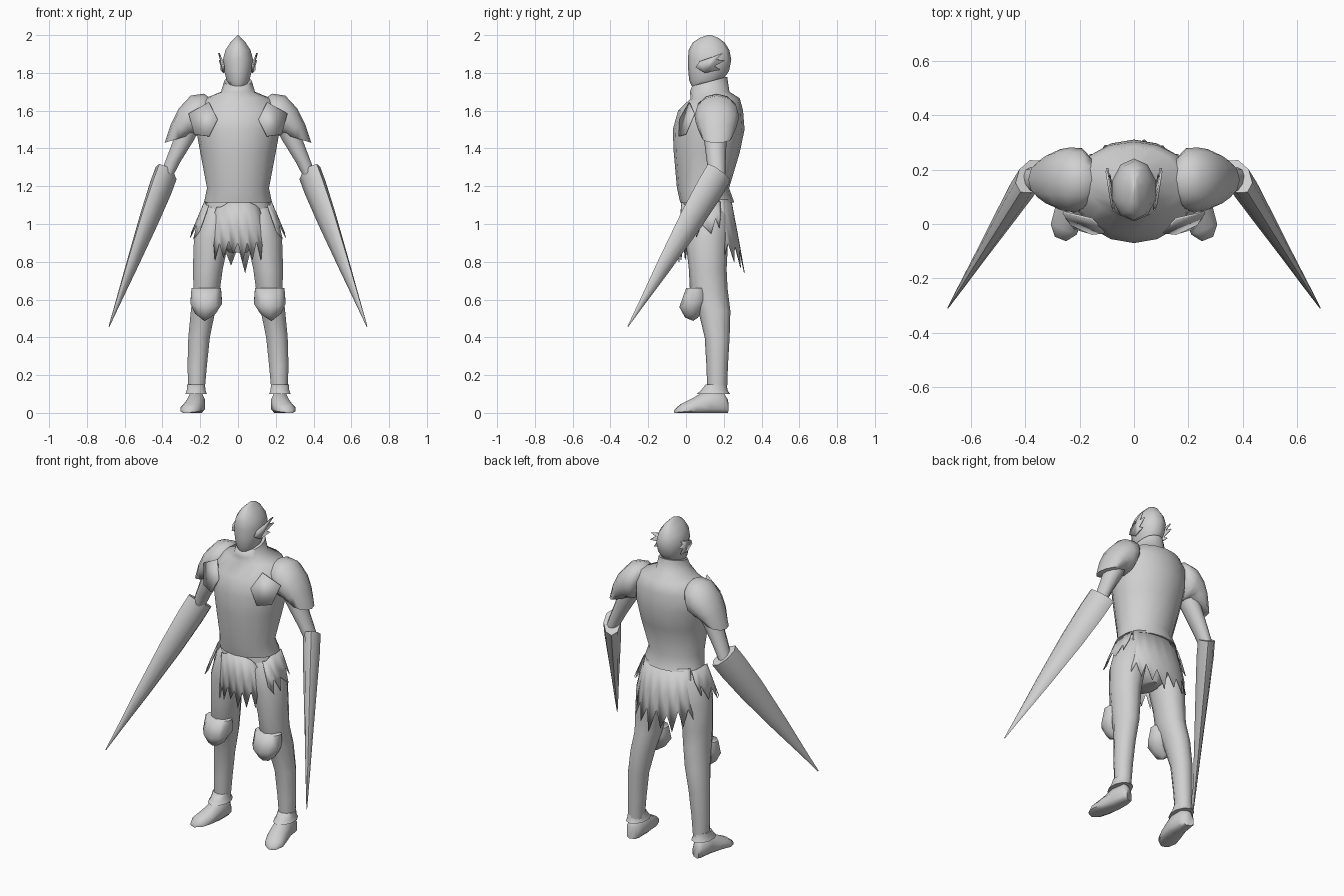
import bpy, bmesh, math
from mathutils import Vector

steel = bpy.data.materials.new("grey steel")
steel.diffuse_color = (0.63, 0.63, 0.63, 1)


def finish(name, bm, angle=40):
    bmesh.ops.recalc_face_normals(bm, faces=bm.faces)
    me = bpy.data.meshes.new(name)
    bm.to_mesh(me)
    bm.free()
    me.materials.append(steel)
    ob = bpy.data.objects.new(name, me)
    bpy.context.collection.objects.link(ob)
    bpy.ops.object.select_all(action='DESELECT')
    ob.select_set(True)
    bpy.context.view_layer.objects.active = ob
    bpy.ops.object.shade_smooth_by_angle(angle=math.radians(angle))
    return ob


def loft(name, rings, n=12, side=1, floor=False, angle=60):
    """Skin over rings of (centre, half axis u, half axis v)."""
    bm = bmesh.new()
    loops = []
    for c, u, v in rings:
        loop = []
        for i in range(n):
            a = 2 * math.pi * i / n
            p = Vector(c) + Vector(u) * math.sin(a) - Vector(v) * math.cos(a)
            p.x *= side
            if floor:
                p.z = max(p.z, 0)
            loop.append(bm.verts.new(p))
        loops.append(loop)
    for a, b in zip(loops, loops[1:]):
        for i in range(n):
            j = (i + 1) % n
            bm.faces.new((a[i], a[j], b[j], b[i]))
    bm.faces.new(loops[0])
    bm.faces.new(loops[-1])
    return finish(name, bm, angle)


def level(rows):
    """Horizontal rings from rows of (x, y, z, half width, half depth)."""
    return [((x, y, z), (rx, 0, 0), (0, ry, 0)) for x, y, z, rx, ry in rows]


def plate(name, pts, side=1, thick=0.008):
    bm = bmesh.new()
    bm.faces.new([bm.verts.new((x * side, y, z)) for x, y, z in pts])
    ob = finish(name, bm)
    ob.modifiers.new("thickness", 'SOLIDIFY').thickness = thick
    return ob


def skirt(name, cols, top, bottom, side=1):
    """Torn cloth: columns of (angle from front, top z, bottom z)."""
    bm = bmesh.new()
    rows = []
    for deg, zt, zb in cols:
        a = math.radians(deg)
        c = math.copysign(abs(math.cos(a)) ** 0.65, math.cos(a))
        col = []
        for z in (zt, (zt + zb) / 2, zb):
            t = (1.14 - z) / 0.33
            rx = top[0] + (bottom[0] - top[0]) * t
            ry = top[1] + (bottom[1] - top[1]) * t
            col.append(bm.verts.new((side * rx * math.sin(a), 0.11 - ry * c, z)))
        rows.append(col)
    for a, b in zip(rows, rows[1:]):
        for k in range(2):
            bm.faces.new((a[k], b[k], b[k + 1], a[k + 1]))
    ob = finish(name, bm, 60)
    ob.modifiers.new("thickness", 'SOLIDIFY').thickness = 0.004
    return ob


# Breastplate with collar
torso = level([
    (0, .112, 1.115, .18, .143), (0, .09, 1.19, .164, .138), (0, .11, 1.38, .2, .175),
    (0, .12, 1.50, .222, .19), (0, .13, 1.60, .228, .172), (0, .155, 1.665, .175, .13),
    (0, .125, 1.70, .09, .105)])
torso.append(((0, .125, 1.755), (.074, 0, 0), (0, .093, .025)))
loft("breastplate", torso, 16)

# Helmet, slightly pointed at front and back
loft("helmet", level([
    (0, .09, 1.73, .042, .06), (0, .105, 1.76, .064, .088), (0, .12, 1.81, .076, .108),
    (0, .125, 1.87, .084, .115), (0, .122, 1.92, .07, .108), (0, .12, 1.96, .043, .085),
    (0, .122, 1.985, .018, .05), (0, .125, 2.0, .002, .008)]), 10)

# Hips
loft("hips", level([
    (0, .11, 1.16, .15, .115), (0, .11, 1.08, .18, .122), (0, .11, 1.0, .19, .122),
    (0, .11, .92, .14, .11), (0, .11, .85, .05, .08)]), 14)

# Front apron and back skirt
front = [(-66, 1.0, .93), (-58, 1.04, .95), (-48, 1.09, .81), (-38, 1.09, .90),
         (-28, 1.10, .82), (-18, 1.12, .91), (-9, 1.115, .84), (0, 1.12, .90),
         (9, 1.115, .80), (18, 1.12, .90), (28, 1.11, .81), (38, 1.10, .91),
         (48, 1.08, .81), (58, 1.04, .95), (66, 0.99, .93)]
skirt("front_apron", front, (.15, .135), (.165, .15))
zig = [.84, .90, .80, .89, .78, .87, .74, .88, .78, .86, .77, .89, .80, .90, .84]
skirt("back_skirt", [(112 + i * 136 / 14, 1.13, z) for i, z in enumerate(zig)],
      (.165, .128), (.215, .19))

for s, tag in ((-1, "right"), (1, "left")):
    # Leg
    loft(tag + "_leg", level([
        (.10, .113, 1.11, .05, .08), (.112, .113, 1.05, .092, .11),
        (.14, .11, .92, .098, .113),
        (.16, .115, .76, .083, .10), (.165, .12, .66, .074, .10),
        (.185, .15, .54, .068, .085), (.206, .165, .40, .06, .066),
        (.216, .165, .25, .054, .057), (.22, .165, .11, .045, .052)]), 10, s)
    # Knee guard
    loft(tag + "_knee_guard", [
        ((.168, .055, .66), (.082, 0, 0), (0, .055, 0)),
        ((.168, .045, .585), (.088, 0, 0), (0, .08, .025)),
        ((.173, .05, .535), (.058, 0, 0), (0, .055, .03)),
        ((.177, .05, .495), (.008, 0, 0), (0, .012, .008))], 10, s, angle=75)
    # Ankle cuff
    loft(tag + "_ankle_cuff", level([
        (.222, .16, .15, .05, .056), (.222, .15, .12, .052, .07),
        (.222, .145, .10, .06, .088)]), 10, s)
    # Boot
    loft(tag + "_boot", [((x, y, h * .35), (w, w * .4, 0), (0, 0, h * .65))
                         for x, y, h, w in
                         ((.215, .215, .08, .028), (.217, .19, .12, .043),
                          (.222, .11, .125, .05), (.238, .04, .08, .054),
                          (.258, -.02, .05, .05), (.27, -.055, .02, .022))], 10, s, True)
    # Upper arm
    loft(tag + "_upper_arm", level([
        (.24, .155, 1.58, .07, .07), (.285, .155, 1.45, .058, .06),
        (.345, .16, 1.33, .043, .05), (.385, .165, 1.24, .035, .042)]), 10, s)
    # Shoulder guard, fanned from the neck side to the open rim
    rings = []
    for x0, z0, x1, z1, d in ((.145, 1.665, .18, 1.52, .085), (.18, 1.69, .20, 1.475, .115),
                              (.25, 1.68, .215, 1.465, .118), (.315, 1.61, .225, 1.47, .112),
                              (.355, 1.53, .235, 1.475, .10), (.388, 1.43, .24, 1.475, .078)):
        rings.append((((x0 + x1) / 2, .163, (z0 + z1) / 2), (0, d, 0),
                      ((x0 - x1) / 2, 0, (z0 - z1) / 2)))
    loft(tag + "_shoulder_guard", rings, 12, s)
    # Chest plate in front of the armpit
    plate(tag + "_chest_plate", [(.262, .04, 1.585), (.155, .015, 1.645), (.11, -.035, 1.555),
                                 (.155, -.04, 1.465), (.232, -.005, 1.475)], s)
    # Lance-shaped forearm blade
    start, tip = Vector((.38, .175, 1.27)), Vector((.683, -.308, .457))
    axis = (tip - start).normalized()
    flat = axis.cross(Vector((0, 0, 1))).normalized()
    wide = axis.cross(flat)
    loft(tag + "_arm_blade", [(start.lerp(tip, t), flat * th, wide * w) for t, th, w in
                              ((0, .048, .084), (.1, .048, .084), (.3, .038, .074),
                               (.6, .022, .046), (.85, .01, .018), (1, .002, .003))], 8, s)
    # Side skirt
    skirt(tag + "_side_skirt", [(56, 1.10, .96), (64, 1.10, .92), (72, 1.11, 1.0),
                                (79, 1.12, .93), (86, 1.12, 1.0), (93, 1.12, .95),
                                (100, 1.12, 1.03), (106, 1.12, .98), (112, 1.12, 1.06)],
          (.17, .132), (.31, .18), s)
    # Jagged wing on the helmet
    plate(tag + "_helmet_wing", [(.078, .05, 1.83), (.085, .07, 1.86), (.095, .13, 1.88),
                                 (.105, .195, 1.905), (.096, .16, 1.87), (.102, .205, 1.865),
                                 (.092, .15, 1.835), (.094, .18, 1.815), (.08, .10, 1.80)], s)
